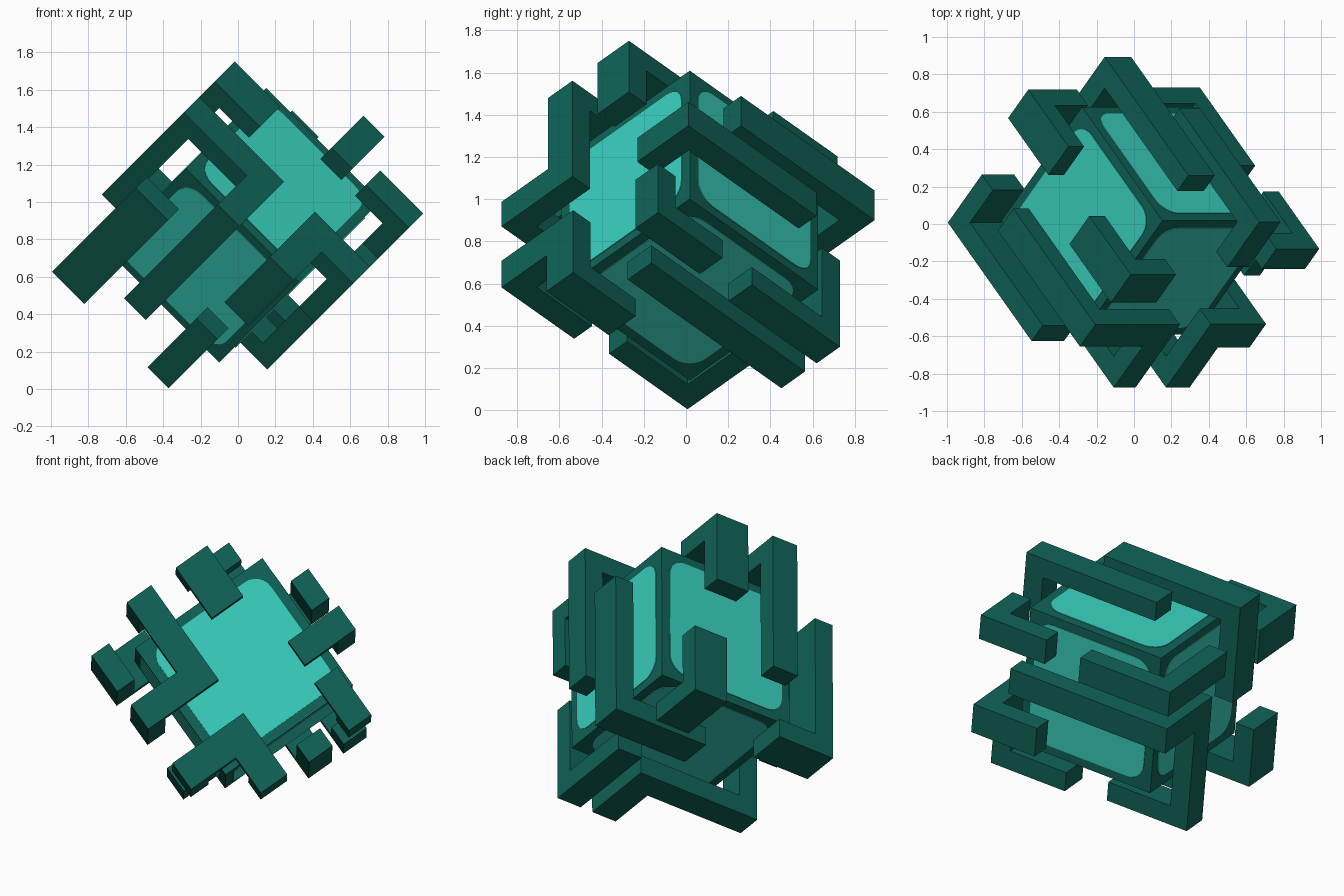
import bpy, bmesh, math
from mathutils import Vector, Matrix

if "Cube" in bpy.data.objects:
    bpy.data.objects.remove(bpy.data.objects["Cube"])

# Tilted frame of the cube: local axes U, V, W stand on one corner
S = math.sqrt(0.5)
U, V, W = Vector((-S, 0, S)), Vector((0.5, -S, 0.5)), Vector((0.5, S, 0.5))
FRAME = Matrix.Translation((0.036, 0.02, 0.874)) @ Matrix((U, V, W)).transposed().to_4x4()


def material(name, rgb):
    m = bpy.data.materials.new(name)
    m.diffuse_color = (*rgb, 1)
    m.use_nodes = True
    m.node_tree.nodes["Principled BSDF"].inputs["Base Color"].default_value = m.diffuse_color
    return m


DARK = material("dark teal", (0.005, 0.125, 0.095))
BRIGHT = material("bright turquoise", (0.04, 0.63, 0.51))


def finish(name, bm, mat):
    bmesh.ops.recalc_face_normals(bm, faces=bm.faces)
    mesh = bpy.data.meshes.new(name)
    bm.to_mesh(mesh)
    bm.free()
    mesh.materials.append(mat)
    ob = bpy.data.objects.new(name, mesh)
    bpy.context.collection.objects.link(ob)
    ob.matrix_world = FRAME
    return ob


# Core cube
H = 0.43
OFFSET = Vector((0.008, -0.003, -0.006))
bm = bmesh.new()
bmesh.ops.create_cube(bm, size=2 * H, matrix=Matrix.Translation(OFFSET))
finish("core_cube", bm, DARK)


# Rounded plate on each cube face
def plate(name, axis, sign):
    half, rad, n = H - 0.053, 0.105, 6
    bm = bmesh.new()
    ring = []
    for k in range(4):
        cx = (half - rad) * (1 if k in (0, 3) else -1)
        cy = (half - rad) * (1 if k in (0, 1) else -1)
        for i in range(n + 1):
            a = math.pi / 2 * (k + i / n)
            pt = [cx + rad * math.cos(a), cy + rad * math.sin(a)]
            pt.insert(axis, sign * (H - 0.002))
            ring.append(bm.verts.new(Vector(pt) + OFFSET))
    face = bm.faces.new(ring)
    out = bmesh.ops.extrude_face_region(bm, geom=[face])
    push = Vector((0, 0, 0))
    push[axis] = sign * 0.006
    bmesh.ops.translate(bm, vec=push, verts=[g for g in out["geom"] if isinstance(g, bmesh.types.BMVert)])
    finish(name, bm, BRIGHT)


for axis in range(3):
    for sign in (1, -1):
        plate(f"face_panel_{'uvw'[axis]}_{'plus' if sign > 0 else 'minus'}", axis, sign)


# Rectangular bar swept along a right-angled path with mitred corners
def bar(name, width, normal, path, thick=0.118):
    pts = [Vector(p) for p in path]
    dirs = [(b - a).normalized() for a, b in zip(pts, pts[1:])]
    n = Vector([float(c == normal) for c in "uvw"])
    b = dirs[0].cross(n)
    corners = [pts[0] + b * width / 2 * i + n * thick / 2 * j
               for i, j in ((-1, -1), (1, -1), (1, 1), (-1, 1))]
    bm = bmesh.new()
    rings = [[bm.verts.new(c) for c in corners]]
    for k, d in enumerate(dirs):
        m = d + dirs[k + 1] if k + 1 < len(dirs) else d
        corners = [c + d * ((pts[k + 1] - c).dot(m) / d.dot(m)) for c in corners]
        rings.append([bm.verts.new(c) for c in corners])
        for i in range(4):
            j = (i + 1) % 4
            bm.faces.new((rings[-2][i], rings[-2][j], rings[-1][j], rings[-1][i]))
    bm.faces.new(rings[0])
    bm.faces.new(rings[-1])
    finish(name, bm, DARK)


# Centre-line heights of the bars over each cube face
UP, UM = 0.599, -0.571
VP, VM = 0.558, -0.571
WP, WM = 0.546, -0.589

# Bars wrapped around the cube
bar("long_wrap_bar", 0.165, "u",
    [(UP, -0.26, -0.255), (UP, VP, -0.255), (0.1, VP, -0.255), (0.1, VP, WM), (0.1, -0.385, WM)])
bar("top_hook", 0.212, "u", [(UP, 0.174, 0.1), (UP, VP, 0.1), (0.316, VP, 0.1)])
bar("right_hook", 0.16, "v", [(-0.113, VP, 0.262), (-0.113, VP, WP), (-0.113, -0.24, WP)])
bar("lower_wrap_bar", 0.178, "w",
    [(-0.302, 0.13, WM), (-0.302, VP, WM), (-0.302, VP, -0.257), (UM, VP, -0.257), (UM, 0.2, -0.257)])
bar("lower_right_hook", 0.152, "v", [(-0.305, VP, 0.325), (UM, VP, 0.325), (UM, 0.185, 0.325)])
bar("bottom_wrap_bar", 0.158, "u",
    [(UM, 0.4, 0.06), (UM, VM, 0.06), (-0.247, VM, 0.06), (-0.247, VM, WM), (-0.247, -0.105, WM)])
bar("back_lower_hook", 0.155, "u", [(UM, -0.04, 0.295), (UM, VM, 0.295), (-0.05, VM, 0.295)])
bar("back_right_bar", 0.2, "w", [(0.155, 0.265, WP), (0.155, VM, WP), (0.155, VM, 0.0)])
bar("back_top_hook", 0.215, "u", [(UP, -0.2, 0.25), (UP, VM, 0.25), (0.29, VM, 0.25)])
bar("left_wide_bar", 0.245, "w", [(0.432, 0.265, WM), (0.432, VM, WM), (0.432, VM, -0.285)])
